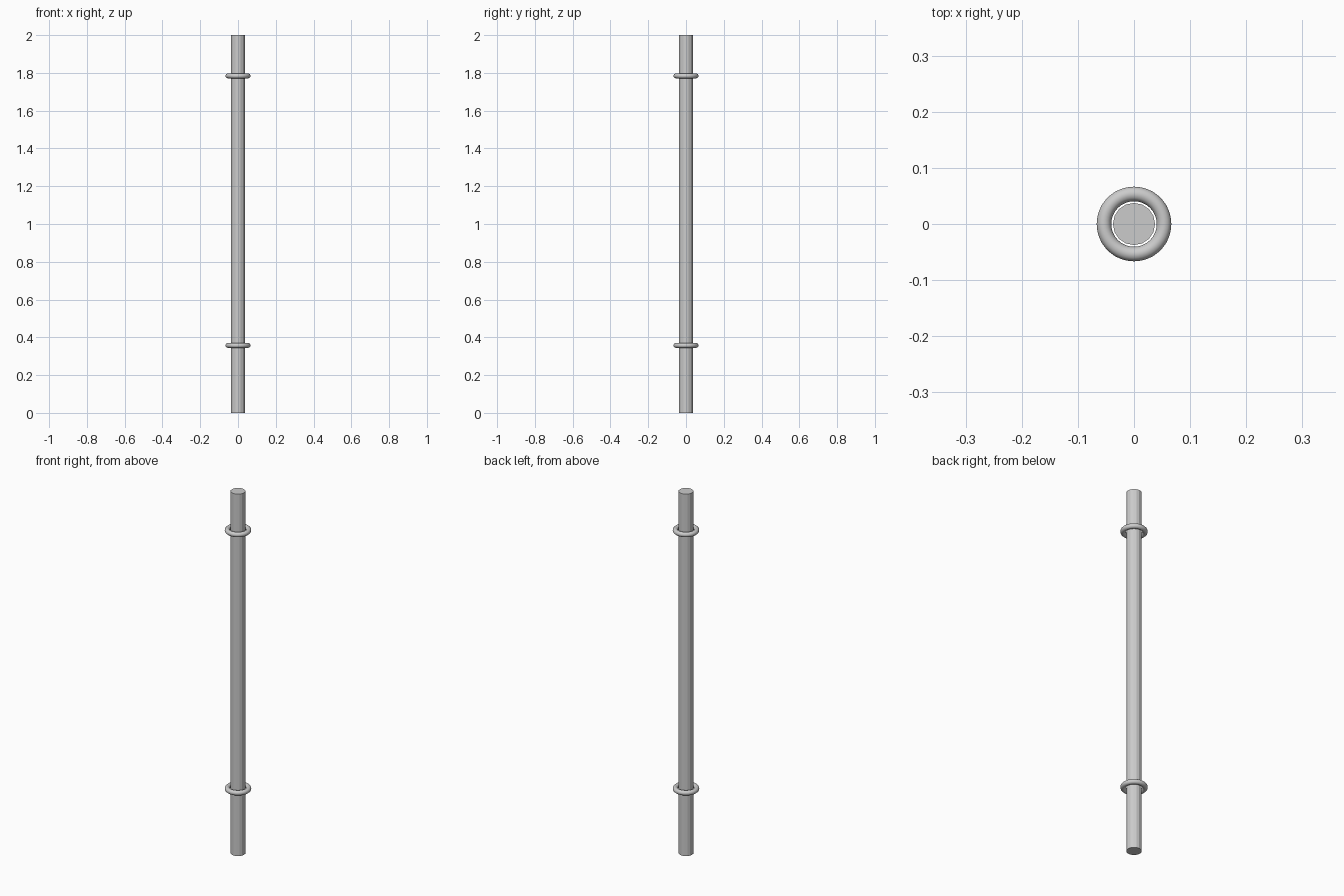
import bpy

if "Cube" in bpy.data.objects:
    bpy.data.objects.remove(bpy.data.objects["Cube"])

# Upright rod
bpy.ops.mesh.primitive_cylinder_add(vertices=16, radius=0.0375, depth=2.0, location=(0, 0, 1.0))
bpy.context.object.name = "rod"


def add_ring(name, z):
    """Loose round ring encircling the rod at height z."""
    bpy.ops.mesh.primitive_torus_add(location=(0, 0, z), major_radius=0.0535, minor_radius=0.013,
                                     major_segments=48, minor_segments=12)
    bpy.context.object.name = name
    bpy.ops.object.shade_smooth()


# Two rings
add_ring("lower_ring", 0.357)
add_ring("upper_ring", 1.784)
